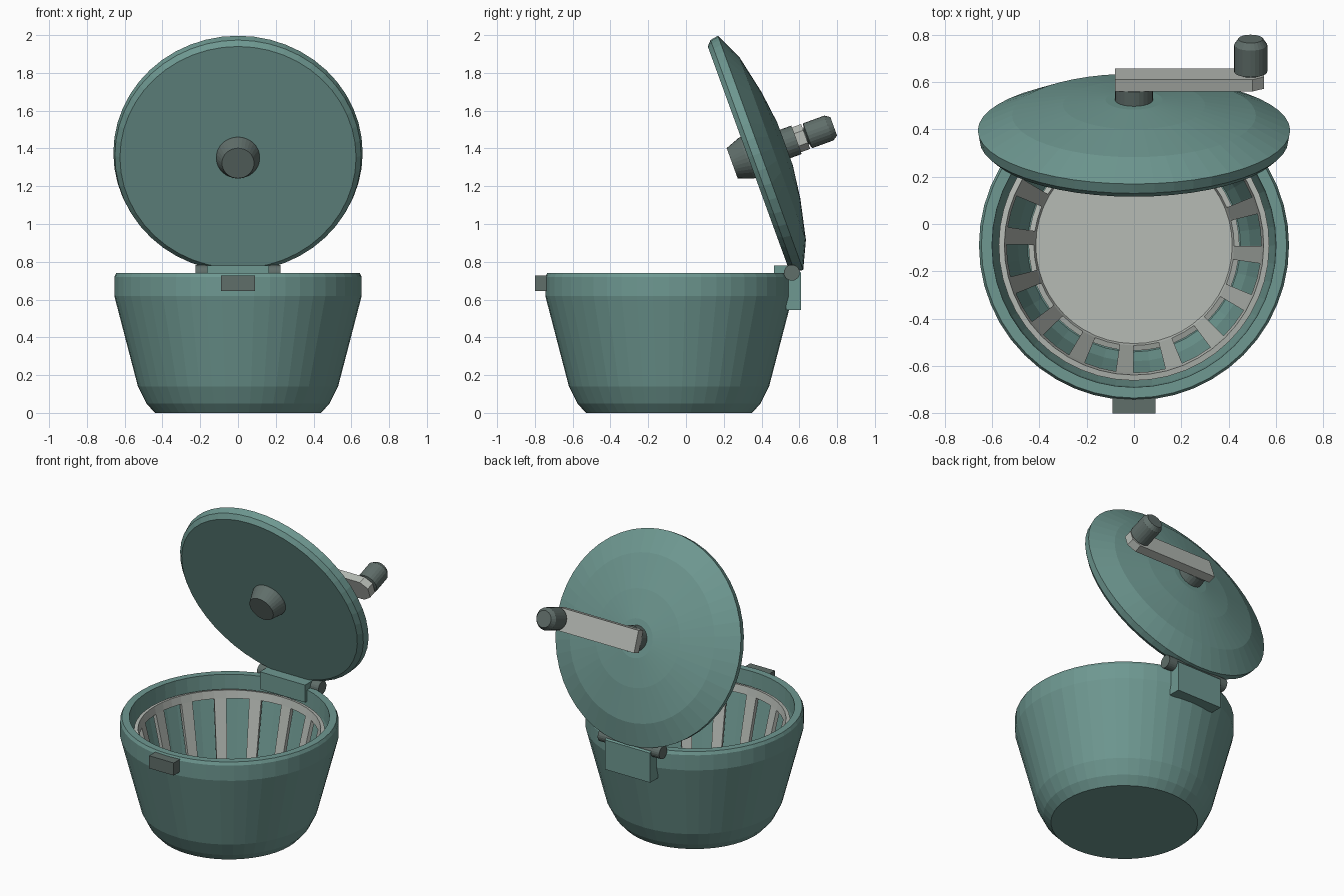
import bpy, bmesh, math
from mathutils import Matrix, Vector

if "Cube" in bpy.data.objects:
    bpy.data.objects.remove(bpy.data.objects["Cube"])

def mat(name, rgb):
    m = bpy.data.materials.new(name)
    m.diffuse_color = (*rgb, 1)
    m.use_nodes = True
    m.node_tree.nodes["Principled BSDF"].inputs["Base Color"].default_value = m.diffuse_color
    return m

TEAL = mat("teal", (0.156, 0.314, 0.283))
DARK = mat("dark_grey", (0.117, 0.156, 0.144))
GREY = mat("light_grey", (0.468, 0.497, 0.462))

BOWL = Matrix.Translation((0, -0.09, 0))
# lid frame: local z points out of the tilted lid, origin at its inner face
LID = Matrix.Translation((0, 0.329, 1.3525)) @ Matrix.Rotation(math.radians(-70), 4, 'X')

def finish(name, bm, material, matrix, recalc=True):
    if recalc:
        bmesh.ops.recalc_face_normals(bm, faces=bm.faces)
    me = bpy.data.meshes.new(name)
    bm.to_mesh(me)
    bm.free()
    me.materials.append(material)
    ob = bpy.data.objects.new(name, me)
    ob.matrix_world = matrix
    bpy.context.collection.objects.link(ob)
    return ob

def lathe(name, profile, material, matrix, n=48):
    """Closed turned solid; first and last rings are capped."""
    bm = bmesh.new()
    rings = [[bm.verts.new((r * math.cos(2 * math.pi * i / n),
                            r * math.sin(2 * math.pi * i / n), z)) for i in range(n)]
             for r, z in profile]
    for a, b in zip(rings, rings[1:]):
        for i in range(n):
            j = (i + 1) % n
            bm.faces.new((a[i], a[j], b[j], b[i]))
    bm.faces.new(rings[0])
    bm.faces.new(rings[-1])
    return finish(name, bm, material, matrix)

def prism(name, outline, lo, hi, axis, material, matrix=Matrix()):
    """Extrude a 2D outline between lo and hi along x or z."""
    bm = bmesh.new()
    def point(p, d):
        return (d, p[0], p[1]) if axis == 'x' else (p[0], p[1], d)
    a = [bm.verts.new(point(p, lo)) for p in outline]
    b = [bm.verts.new(point(p, hi)) for p in outline]
    bm.faces.new(a)
    bm.faces.new(b)
    for i in range(len(a)):
        j = (i + 1) % len(a)
        bm.faces.new((a[i], a[j], b[j], b[i]))
    return finish(name, bm, material, matrix)

# Outer bowl with an open, hollow inside
lathe("bowl", [(0.44, 0), (0.485, 0.05), (0.53, 0.14), (0.655, 0.62), (0.655, 0.72),
               (0.645, 0.74), (0.60, 0.74), (0.595, 0.63), (0.49, 0.15), (0.45, 0.06)],
      TEAL, BOWL)

# Slotted basket: 16 slots between bars, one surface thickened outward
def basket():
    bm = bmesh.new()
    angles, slot = [], []
    for k in range(16):
        c = 7 + 22.5 * k
        angles += [c - 7.3, c, c + 7.3]
        slot += [True, True, False]
    rings = [[bm.verts.new((r * math.cos(math.radians(a)), r * math.sin(math.radians(a)), z))
              for a in angles]
             for r, z in [(0.415, 0.10), (0.423, 0.12), (0.538, 0.61), (0.548, 0.66)]]
    n = len(angles)
    for level, (a, b) in enumerate(zip(rings, rings[1:])):
        for i in range(n):
            if level == 1 and slot[i]:
                continue
            j = (i + 1) % n
            bm.faces.new((a[j], a[i], b[i], b[j]))
    bm.faces.new(rings[0])
    ob = finish("basket", bm, GREY, BOWL, recalc=False)
    mod = ob.modifiers.new("thickness", 'SOLIDIFY')
    mod.thickness = 0.024
    mod.offset = -1
basket()

# Front latch
prism("front_latch", [(-0.80, 0.645), (-0.80, 0.728), (-0.70, 0.728), (-0.70, 0.645)],
      -0.09, 0.09, 'x', DARK)

# Hinge block over the rear rim, and its pin
prism("hinge_block", [(0.465, 0.665), (0.465, 0.78), (0.57, 0.78), (0.61, 0.74),
                      (0.61, 0.545), (0.53, 0.545), (0.53, 0.665)],
      -0.165, 0.165, 'x', TEAL)
pin = Matrix.Translation((0, 0.56, 0.742)) @ Matrix.Rotation(math.radians(90), 4, 'Y')
lathe("hinge_pin", [(0.042, -0.225), (0.042, 0.225)], DARK, pin, 20)

# Domed lid, swung open
lathe("lid", [(0.625, 0), (0.652, 0.025), (0.66, 0.07), (0.515, 0.138),
              (0.30, 0.185), (0.12, 0.208)], TEAL, LID)

# Drive hub on the inside, crank boss on the outside
lathe("drive_hub", [(0.085, -0.09), (0.115, -0.01), (0.115, 0.01)], DARK, LID, 32)
lathe("crank_boss", [(0.08, 0.19), (0.08, 0.272)], DARK, LID, 24)

# Crank arm with clipped outer corners, and its handle
prism("crank_arm", [(-0.08, -0.07), (0.50, -0.07), (0.55, -0.035), (0.55, 0.035),
                    (0.50, 0.07), (-0.08, 0.07)], 0.271, 0.324, 'z', GREY, LID)
lathe("crank_handle", [(0.045, 0.31), (0.045, 0.328), (0.07, 0.335), (0.07, 0.455),
                       (0.052, 0.482)], DARK,
      LID @ Matrix.Translation((0.493, 0, 0)), 24)
